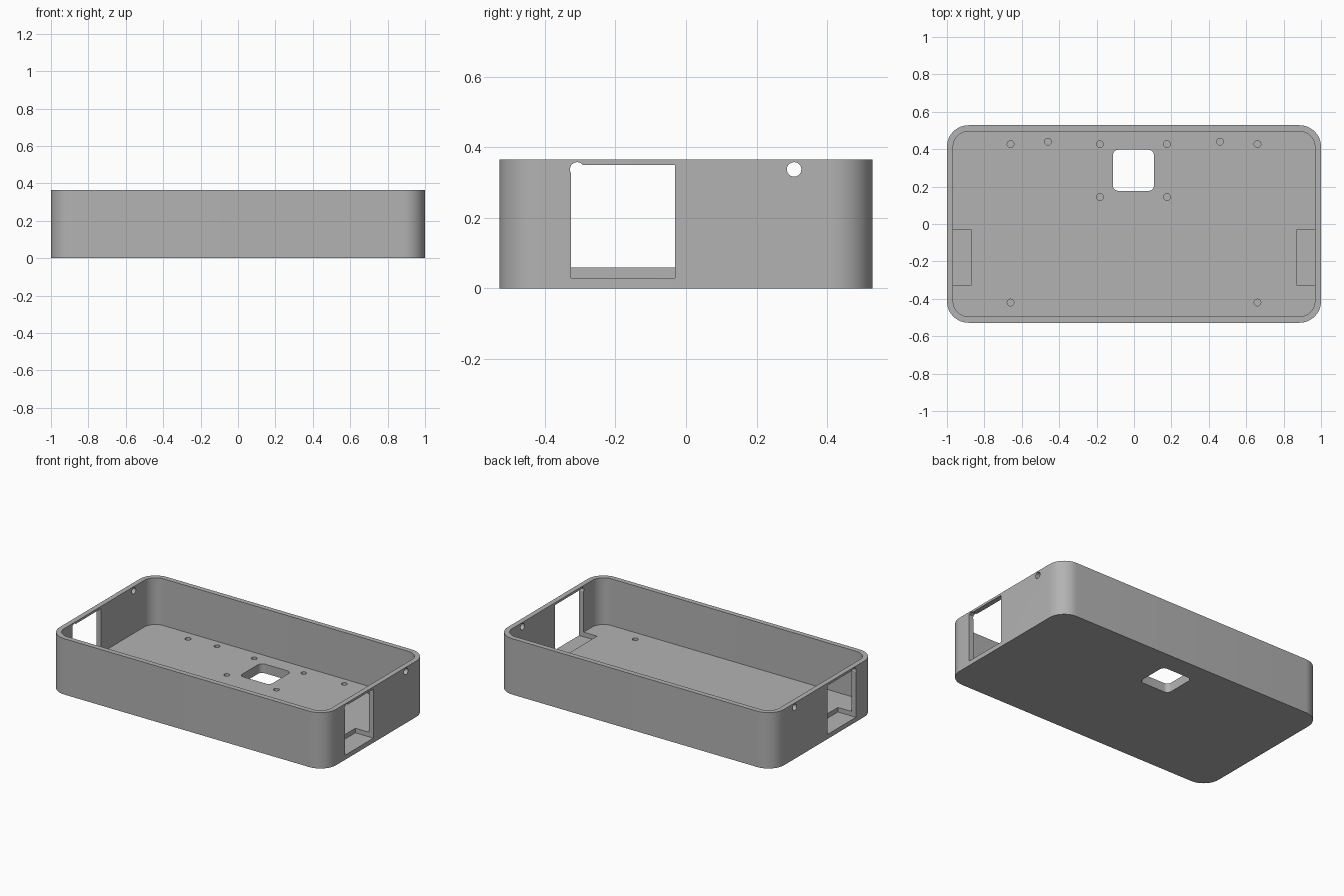
import bpy
import bmesh
from math import cos, sin, pi, radians
from mathutils import Matrix

if "Cube" in bpy.data.objects:
    bpy.data.objects.remove(bpy.data.objects["Cube"], do_unlink=True)

WIDTH, DEPTH, HEIGHT = 2.0, 1.056, 0.365
WALL, FLOOR = 0.033, 0.06
CORNER = 0.115

grey = bpy.data.materials.new("plain grey")
grey.use_nodes = True
colour = (0.45, 0.45, 0.45, 1)
grey.diffuse_color = colour
grey.node_tree.nodes["Principled BSDF"].inputs["Base Color"].default_value = colour


def make_object(name, bm):
    bmesh.ops.recalc_face_normals(bm, faces=bm.faces)
    mesh = bpy.data.meshes.new(name)
    bm.to_mesh(mesh)
    bm.free()
    mesh.materials.append(grey)
    obj = bpy.data.objects.new(name, mesh)
    bpy.context.collection.objects.link(obj)
    return obj


def rounded_block(name, x, y, sx, sy, z0, z1, radius, steps=12):
    """Upright block with rounded vertical corners."""
    bm = bmesh.new()
    verts = []
    corners = [(1, 1), (-1, 1), (-1, -1), (1, -1)]
    for quarter, (kx, ky) in enumerate(corners):
        cx, cy = x + kx * (sx / 2 - radius), y + ky * (sy / 2 - radius)
        for i in range(steps + 1):
            a = (quarter + i / steps) * pi / 2
            verts.append(bm.verts.new((cx + radius * cos(a), cy + radius * sin(a), z0)))
    base = bm.faces.new(verts)
    top = bmesh.ops.extrude_face_region(bm, geom=[base], use_keep_orig=True)["geom"]
    moved = [v for v in top if isinstance(v, bmesh.types.BMVert)]
    bmesh.ops.translate(bm, verts=moved, vec=(0, 0, z1 - z0))
    return make_object(name, bm)


def box(name, centre, size):
    bm = bmesh.new()
    bmesh.ops.create_cube(bm, size=1, matrix=Matrix.Translation(centre) @ Matrix.Diagonal((*size, 1)))
    return make_object(name, bm)


def rods(name, centres, radius, length, axis):
    """Set of parallel cylinders along z or x."""
    bm = bmesh.new()
    turn = Matrix.Rotation(pi / 2, 4, "Y") if axis == "x" else Matrix()
    for c in centres:
        bmesh.ops.create_cone(bm, cap_ends=True, segments=32, radius1=radius, radius2=radius,
                              depth=length, matrix=Matrix.Translation(c) @ turn)
    return make_object(name, bm)


# Outer body
tray = rounded_block("open_tray", 0, 0, WIDTH, DEPTH, 0, HEIGHT, CORNER)

# Inner cavity and the rounded opening in the floor
cutters = [
    rounded_block("cavity", 0, 0, WIDTH - 2 * WALL, DEPTH - 2 * WALL, FLOOR, HEIGHT + 0.2, CORNER - WALL),
    rounded_block("floor_opening", -0.003, 0.287, 0.22, 0.22, -0.1, 0.2, 0.03, 8),
]

# Side windows, sunk into the floor just inside each wall
for side in (-1, 1):
    cutters.append(box("side_window", (side * 0.97, -0.178, 0.19), (0.2, 0.294, 0.32)))

# Round holes through both end walls
cutters.append(rods("wall_holes", [(0, y, 0.337) for y in (-0.308, 0.306)], 0.0205, 2.4, "x"))

# Blind screw holes in the floor
spots = []
for side in (-1, 1):
    spots += [(side * 0.66, 0.427), (side * 0.66, -0.42), (side * 0.46, 0.44),
              (side * 0.179 - 0.003, 0.427), (side * 0.179 - 0.003, 0.144)]
cutters.append(rods("screw_holes", [(x, y, 0.07) for x, y in spots], 0.018, 0.08, "z"))

for cutter in cutters:
    cutter.hide_render = True
    mod = tray.modifiers.new(cutter.name, "BOOLEAN")
    mod.operation = "DIFFERENCE"
    mod.solver = "EXACT"
    mod.object = cutter

# Bake the cuts and drop the cutters
graph = bpy.context.evaluated_depsgraph_get()
result = bpy.data.meshes.new_from_object(tray.evaluated_get(graph))
tray.modifiers.clear()
tray.data = result
for cutter in cutters:
    bpy.data.objects.remove(cutter, do_unlink=True)

bpy.ops.object.select_all(action="DESELECT")
tray.select_set(True)
bpy.context.view_layer.objects.active = tray
bpy.ops.object.shade_smooth_by_angle(angle=radians(30))
